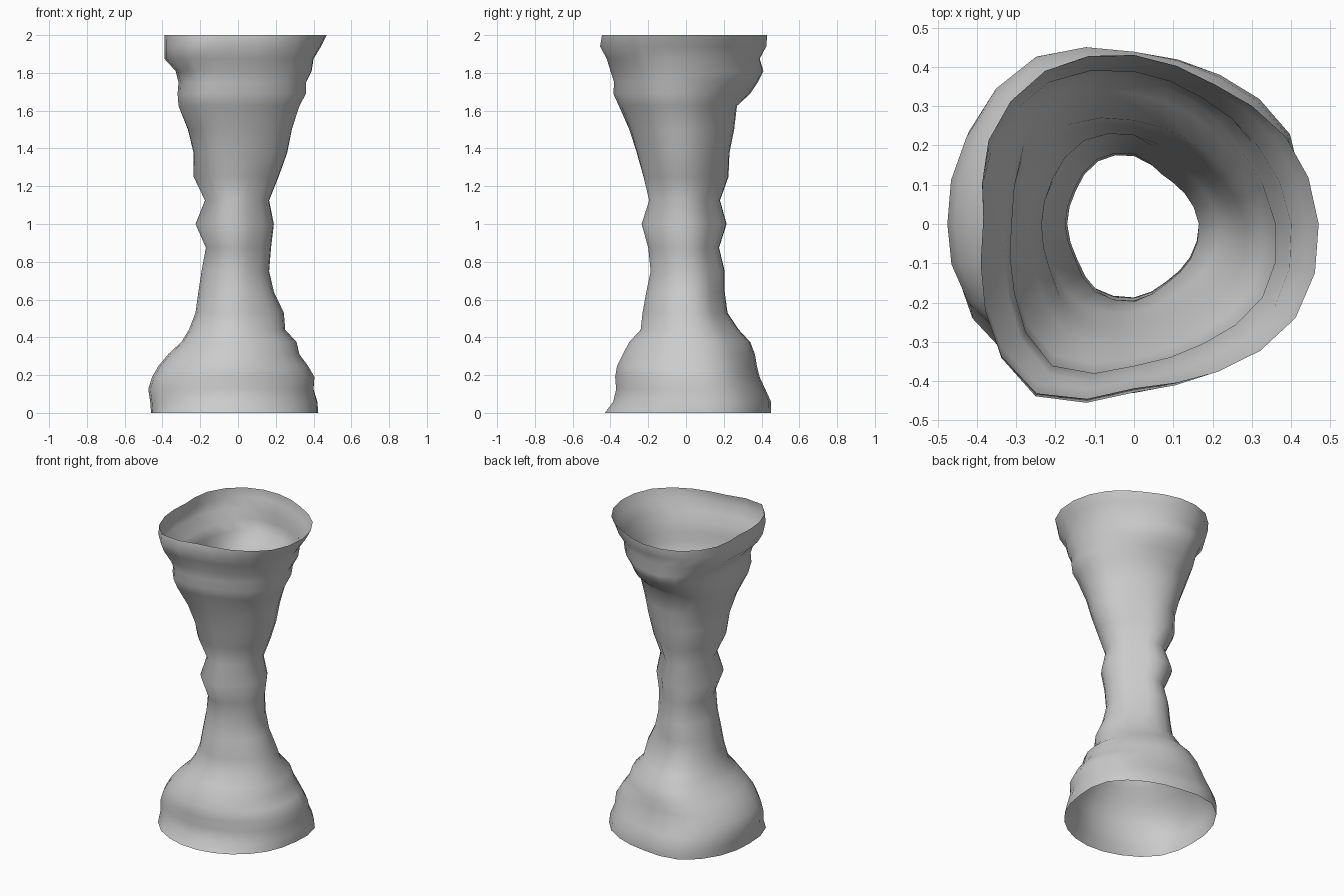
import bpy, bmesh, math

SIDES = 24

# silhouette extents per ring: z, left, right, front, back
PROFILE = [
    (0.0, .46, .425, .43, .45), (.06, .465, .42, .385, .45),
    (.125, .475, .40, .37, .42), (.19, .455, .405, .375, .39),
    (.25, .42, .37, .365, .375), (.31, .37, .325, .335, .365),
    (.375, .30, .31, .30, .34), (.44, .26, .25, .24, .28),
    (.53, .225, .243, .23, .22), (.64, .21, .19, .21, .205),
    (.75, .193, .165, .187, .205), (.875, .17, .175, .20, .175),
    (1.0, .225, .19, .235, .215), (1.125, .175, .165, .195, .18),
    (1.25, .235, .215, .225, .225), (1.375, .235, .26, .26, .23),
    (1.5, .265, .285, .30, .255), (1.625, .315, .325, .355, .27),
    (1.69, .32, .36, .385, .34), (1.75, .315, .36, .38, .38),
    (1.81, .33, .39, .40, .41), (1.875, .39, .40, .42, .39),
    (1.94, .39, .44, .455, .425), (2.0, .39, .47, .445, .43),
]

# cross-section radii every 30 degrees, at key heights
SHAPES = [
    (0.0, (.425, .465, .445, .445, .50, .485, .465, .48, .45, .43, .42, .42)),
    (1.0, (.165, .15, .14, .175, .185, .17, .17, .165, .185, .187, .165, .165)),
    (1.7, (.36, .31, .30, .31, .345, .33, .32, .36, .43, .375, .36, .38)),
    (2.0, (.475, .45, .415, .435, .455, .43, .385, .44, .50, .42, .435, .48)),
]


def radius(radii, t):
    """Smooth periodic interpolation of the radii, t in 0..1."""
    n = len(radii)
    i = int(t * n)
    f = t * n - i
    a, b, c, d = (radii[(i + k) % n] for k in (-1, 0, 1, 2))
    return b + .5 * f * (c - a + f * (2*a - 5*b + 4*c - d + f * (3*(b - c) + d - a)))


def section(z):
    """Blend the two key cross-sections around height z."""
    for (z0, r0), (z1, r1) in zip(SHAPES, SHAPES[1:]):
        if z <= z1:
            f = (z - z0) / (z1 - z0)
            # relative sizes, so the wide key does not dominate the blend
            m0, m1 = sum(r0), sum(r1)
            radii = [a / m0 * (1 - f) + b / m1 * f for a, b in zip(r0, r1)]
            break
    pts = []
    for k in range(SIDES):
        a = math.tau * k / SIDES
        r = radius(radii, k / SIDES)
        pts.append((r * math.cos(a), r * math.sin(a)))
    return pts


# open vase wall: each ring is fitted to its silhouette extents
bm = bmesh.new()
rings = []
for z, left, right, front, back in PROFILE:
    pts = section(z)
    xs, ys = [p[0] for p in pts], [p[1] for p in pts]
    ring = []
    for x, y in pts:
        x *= right / max(xs) if x > 0 else left / -min(xs)
        y *= back / max(ys) if y > 0 else front / -min(ys)
        ring.append(bm.verts.new((x, y, z)))
    rings.append(ring)
for lo, hi in zip(rings, rings[1:]):
    for k in range(SIDES):
        j = (k + 1) % SIDES
        bm.faces.new((lo[k], lo[j], hi[j], hi[k])).smooth = True

mesh = bpy.data.meshes.new("vase_wall")
bm.to_mesh(mesh)
bm.free()
bpy.context.collection.objects.link(bpy.data.objects.new("vase_wall", mesh))
